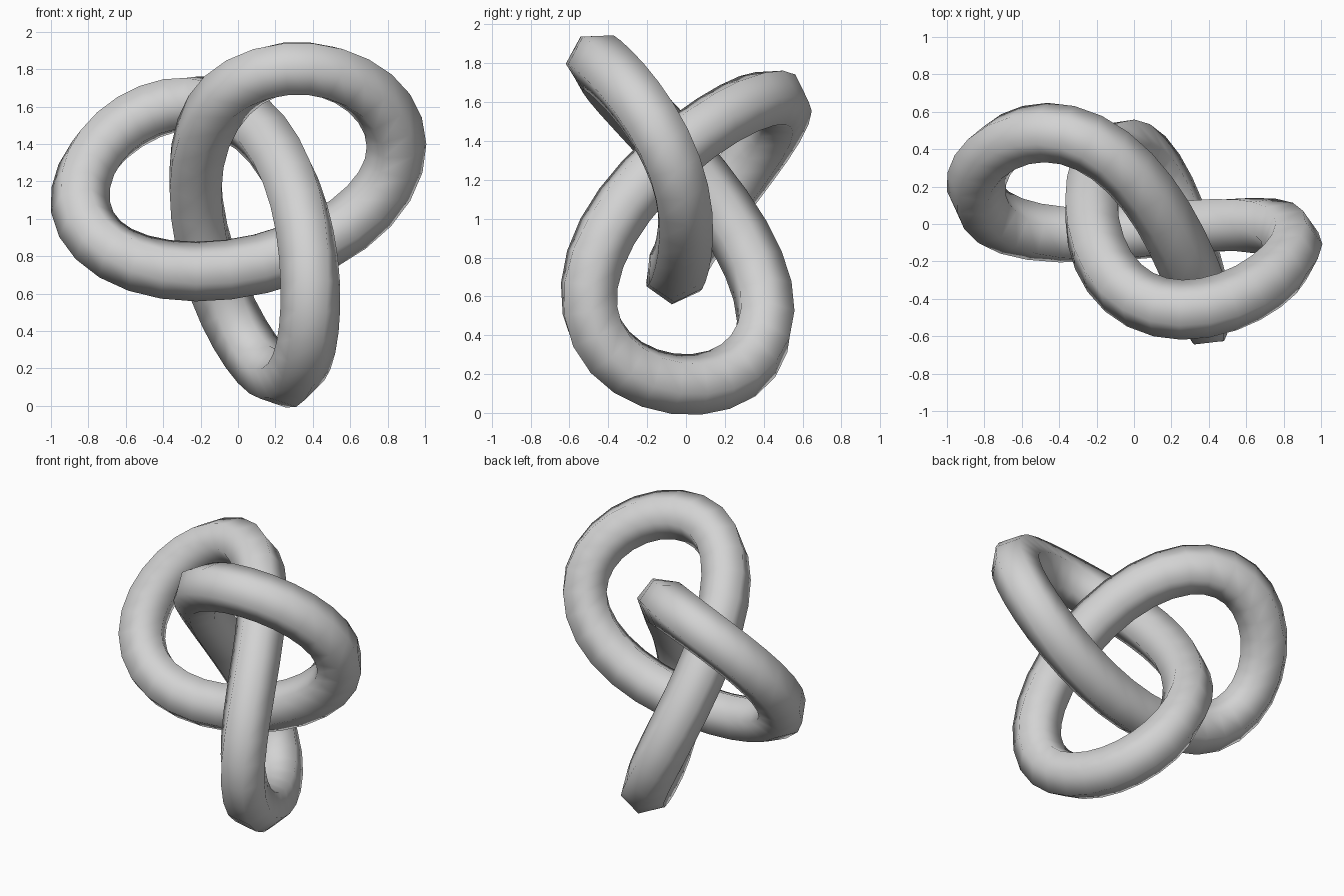
import bpy
import bmesh
from math import sin, cos, pi, radians
from mathutils import Vector

if "Cube" in bpy.data.objects:
    bpy.data.objects.remove(bpy.data.objects["Cube"], do_unlink=True)

RINGS, SIDES = 64, 6
TUBE = 0.16
SIZE = 0.3145
ROLL = radians(-80)
CENTER = Vector((0.047, -0.018, 1.065))

# Axes of the knot: forward, up and across
FORWARD = Vector((-0.434, -0.9, -0.062)).normalized()
UP = Vector((-0.085, -0.025, 0.998)).normalized()
ACROSS = UP.cross(FORWARD)


def knot_point(t):
    """Trefoil centre line, relative to the knot centre."""
    across = 2 * cos(2 * t + ROLL) + cos(ROLL - t)
    up = 2 * sin(2 * t + ROLL) + sin(ROLL - t)
    return SIZE * (across * ACROSS + up * UP + sin(3 * t) * FORWARD)


# Sweep a six-sided ring along the knot, one corner facing outward
bm = bmesh.new()
rings = []
step = 2 * pi / RINGS
for i in range(RINGS):
    t = i * step
    p = knot_point(t)
    tangent = (knot_point(t + 0.01) - knot_point(t - 0.01)).normalized()
    side = tangent.cross(p).normalized()
    outward = side.cross(tangent)
    ring = []
    for j in range(SIDES):
        a = 2 * pi * j / SIDES
        ring.append(bm.verts.new(CENTER + p + TUBE * (cos(a) * outward + sin(a) * side)))
    rings.append(ring)

for i, ring in enumerate(rings):
    following = rings[(i + 1) % RINGS]
    for j in range(SIDES):
        k = (j + 1) % SIDES
        face = bm.faces.new((ring[j], ring[k], following[k], following[j]))
        face.smooth = True
bmesh.ops.recalc_face_normals(bm, faces=bm.faces)

mesh = bpy.data.meshes.new("knot_tube")
bm.to_mesh(mesh)
bm.free()
knot = bpy.data.objects.new("knot_tube", mesh)
bpy.context.collection.objects.link(knot)

# Plain grey finish
grey = bpy.data.materials.new("light_grey")
grey.use_nodes = True
color = (0.65, 0.65, 0.65, 1)
grey.diffuse_color = color
grey.node_tree.nodes["Principled BSDF"].inputs["Base Color"].default_value = color
mesh.materials.append(grey)
